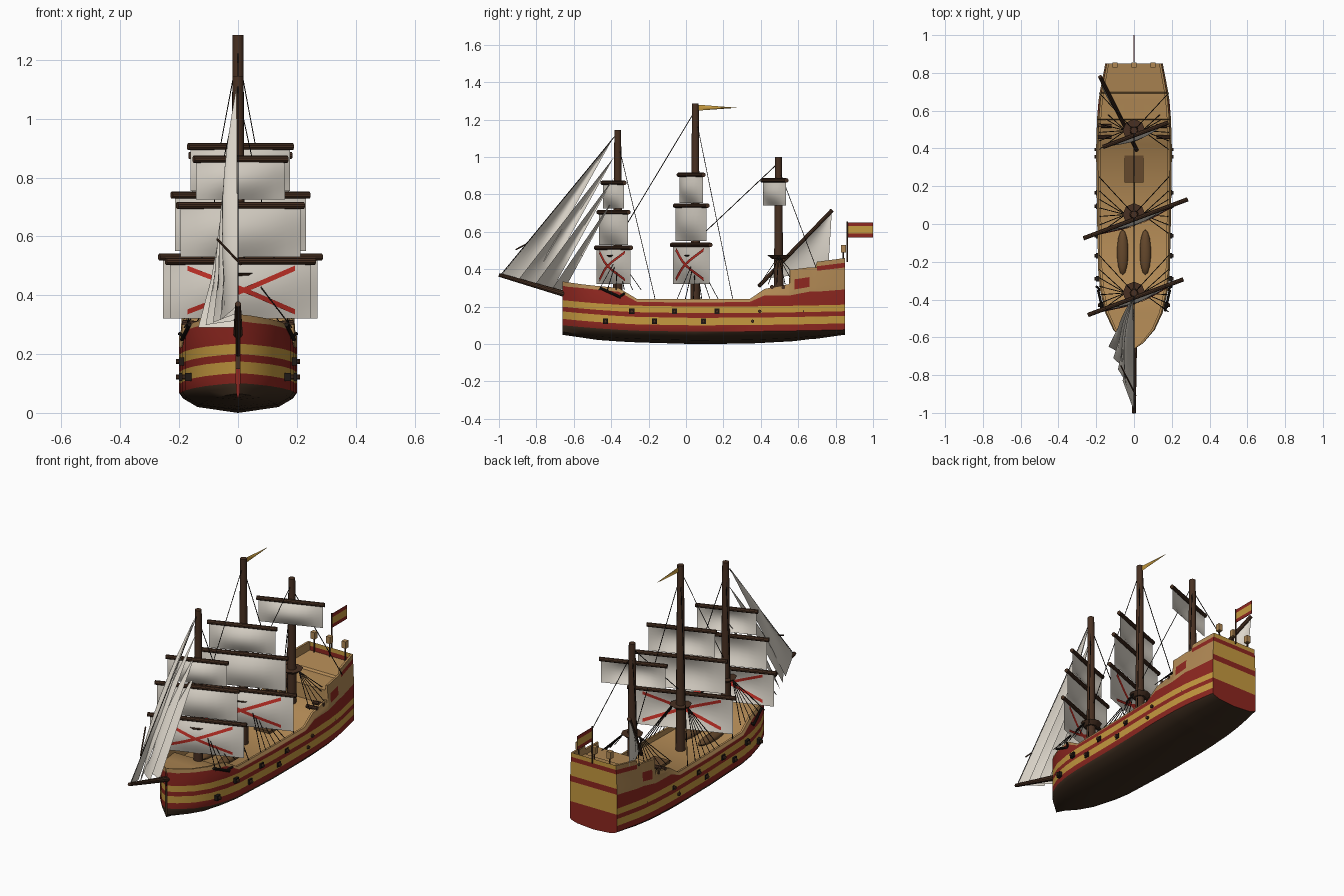
import bpy, bmesh, math
from mathutils import Vector

cube = bpy.data.objects.get("Cube")
if cube:
    bpy.data.objects.remove(cube, do_unlink=True)


def material(name, *rgb):
    mat = bpy.data.materials.new(name)
    mat.use_nodes = True
    color = (*rgb, 1)
    mat.diffuse_color = color
    shader = next(n for n in mat.node_tree.nodes if n.type == 'BSDF_PRINCIPLED')
    shader.inputs["Base Color"].default_value = color
    shader.inputs["Roughness"].default_value = 0.9
    return mat


KEEL = material("dark keel", .045, .025, .013)
RED = material("hull red", .27, .02, .014)
YELLOW = material("hull yellow", .56, .32, .05)
TAN = material("deck tan", .44, .25, .09)
WOOD = material("mast wood", .065, .03, .016)
CANVAS = material("sail canvas", .74, .69, .61)
CROSS = material("cross red", .55, .03, .02)
ROPE = material("rope black", .014, .01, .008)
BROWN = material("hatch brown", .13, .065, .025)


def mesh_object(name, bm, *mats, smooth=True):
    bmesh.ops.recalc_face_normals(bm, faces=bm.faces)
    mesh = bpy.data.meshes.new(name)
    bm.to_mesh(mesh)
    bm.free()
    obj = bpy.data.objects.new(name, mesh)
    bpy.context.collection.objects.link(obj)
    for mat in mats:
        mesh.materials.append(mat)
    if smooth:
        bpy.ops.object.select_all(action='DESELECT')
        obj.select_set(True)
        bpy.context.view_layer.objects.active = obj
        bpy.ops.object.shade_smooth_by_angle(angle=math.radians(35))
    return obj


def rod(name, start, end, r1, r2=None, mat=WOOD, sides=10):
    start, end = Vector(start), Vector(end)
    axis = end - start
    bm = bmesh.new()
    bmesh.ops.create_cone(bm, cap_ends=True, segments=sides, radius1=r1,
                          radius2=r1 if r2 is None else r2, depth=axis.length)
    bm.transform(axis.to_track_quat('Z', 'Y').to_matrix().to_4x4())
    bmesh.ops.translate(bm, verts=bm.verts, vec=(start + end) / 2)
    return mesh_object(name, bm, mat)


def box(name, center, size, mat):
    bm = bmesh.new()
    bmesh.ops.create_cube(bm, size=1)
    bmesh.ops.scale(bm, verts=bm.verts, vec=size)
    bmesh.ops.translate(bm, verts=bm.verts, vec=center)
    return mesh_object(name, bm, mat, smooth=False)


def patch(name, surface, mat, across=8, up=8):
    """Grid of faces over a surface function of u and v."""
    bm = bmesh.new()
    grid = [[bm.verts.new(surface(i / across, j / up)) for i in range(across + 1)]
            for j in range(up + 1)]
    for low, high in zip(grid, grid[1:]):
        for i in range(across):
            bm.faces.new((low[i], low[i + 1], high[i + 1], high[i]))
    bmesh.ops.remove_doubles(bm, verts=bm.verts, dist=.0001)
    return mesh_object(name, bm, mat)


def cloth(a, b, c, d, bulge):
    """Bilinear sheet with a belly; a-b is the foot, d-c the head."""
    a, b, c, d, bulge = map(Vector, (a, b, c, d, bulge))

    def surface(u, v):
        flat = a.lerp(b, u).lerp(d.lerp(c, u), v)
        return flat + bulge * math.sin(math.pi * u) * math.sin(math.pi * v)
    return surface


# Hull stations: y, half width, keel height, top of red, rail height
STATIONS = [
    (-.66, .006, .05, .312, .335), (-.63, .05, .045, .306, .33),
    (-.56, .11, .035, .3, .32), (-.47, .152, .022, .29, .31),
    (-.36, .178, .014, .28, .3), (-.26, .189, .009, .225, .24),
    (.05, .196, 0, .222, .24), (.34, .2, .003, .225, .24),
    (.42, .2, .007, .26, .295), (.55, .196, .014, .26, .32),
    (.555, .196, .014, .26, .4), (.58, .194, .016, .265, .4),
    (.66, .187, .026, .28, .41), (.69, .182, .028, .28, .41),
    (.7, .181, .029, .28, .44), (.85, .152, .05, .292, .46)]


def section(y, w, keel, red, rail):
    sheer = (.08 if y < 0 else .015) * y * y
    water = .066 + sheer
    rows = [(w * f, keel + (water - keel) * t)
            for f, t in ((0, 0), (.7, .3), (.93, .7), (1, 1))]
    rows += [(w, z + sheer) for z in (.1, .14, .165, .2)]
    rows += [(w * (1 - .05 * t), red + (rail - red) * t) for t in (0, .2, .6, .7, .85, 1)]
    inner = max(w * .95 - .012, .001)
    deck = rail - (.05 if y > .69 else .03)
    rows += [(inner, rail), (inner, deck), (0, deck)]
    return [Vector((x, y, z)) for x, z in rows]


def hull_color(row, y):
    if row < 8:
        return (0, 0, 0, 1, 2, 1, 2, 1)[row]
    if (row == 9 and .58 < y < .66) or (row == 11 and y > .7):
        return 1
    return 3


bm = bmesh.new()
rings = [[bm.verts.new(p) for p in section(*s)] for s in STATIONS]
for first, second in zip(rings, rings[1:]):
    for row in range(len(first) - 1):
        face = bm.faces.new((first[row], first[row + 1], second[row + 1], second[row]))
        face.material_index = hull_color(row, face.calc_center_median().y)
# Transom panels
stern = rings[-1][:14]
center = [stern[0]] + [bm.verts.new((0, v.co.y, v.co.z)) for v in stern[1:]]
for row in range(13):
    corners = dict.fromkeys((stern[row], stern[row + 1], center[row + 1], center[row]))
    face = bm.faces.new(list(corners))
    face.material_index = 1 if row < 6 or row in (8, 11) else 2
hull = mesh_object("hull", bm, KEEL, RED, YELLOW, TAN)
hull.modifiers.new("Mirror", 'MIRROR').use_clip = True

# Masts with round tops, and the square sails hung from braced yards
SLANT = math.radians(20.5)
ALONG = Vector((math.cos(SLANT), math.sin(SLANT), 0))
AHEAD = Vector((math.sin(SLANT), -math.cos(SLANT), 0))


def square_sail(name, y, half, yard_z, foot_z, cross=False):
    mid = Vector((0, y, 0)) + AHEAD * .024
    up = Vector((0, 0, 1))
    rod(name + "_yard", mid - ALONG * half + up * yard_z, mid + ALONG * half + up * yard_z, .012)
    span = ALONG * half * .95
    sheet = cloth(mid - span + up * foot_z, mid + span + up * foot_z,
                  mid + span + up * yard_z, mid - span + up * yard_z, AHEAD * .03)
    patch(name + "_sail", sheet, CANVAS)
    if cross:
        for side in (-1, 1):
            for slope in (-1, 1):
                def band(u, v):
                    t = .12 + .76 * u
                    height = .5 + slope * (t - .5) + (v - .5) * .09
                    return sheet(t, height) + AHEAD * .004 * side
                patch(name + "_cross", band, CROSS, across=14, up=1)


MASTS = {"fore": (-.365, 1.145, .29), "main": (.05, 1.285, .235), "mizzen": (.495, 1, .32)}
for name, (y, top, rail) in MASTS.items():
    rod(name + "_mast", (0, y, .15), (0, y, top), .027, .018, sides=12)
    rod(name + "_top", (0, y, .455), (0, y, .475), .035, .06, sides=8)
square_sail("fore_course", -.365, .27, .515, .32, True)
square_sail("fore_topsail", -.365, .23, .705, .53)
square_sail("fore_topgallant", -.365, .17, .862, .725)
square_sail("main_course", .05, .295, .53, .32, True)
square_sail("main_topsail", .05, .25, .74, .55)
square_sail("main_topgallant", .05, .19, .905, .755)
square_sail("mizzen_topsail", .495, .185, .875, .74)

# Slanted mizzen yard and its three-cornered sail
low, high = Vector((.015, .39, .31)), Vector((-.18, .78, .715))
rod("lateen_yard", low, high, .011)
clew = Vector((-.165, .76, .39))
patch("lateen_sail", cloth(low.lerp(high, .1), clew, high, high, (-.02, 0, 0)), CANVAS)

# Bowsprit and headsails
rod("bowsprit", (0, -.45, .21), (0, -1, .37), .02, .01)
for i in range(4):
    tack = (0, -.99 + .09 * i, .365 - .025 * i)
    clew = (-.06 - .025 * i, -.83 + .06 * i, .315 - .008 * i)
    head = (-.005, -.385, 1.11 - .11 * i)
    patch("headsail", cloth(tack, clew, head, head, (-.035, 0, 0)), CANVAS)
rod("headsail_spar", (.01, -.91, .505), (-.07, -.75, .59), .004)

# Standing rigging
rigging = bpy.data.curves.new("rigging", 'CURVE')
rigging.dimensions = '3D'
rigging.bevel_depth = .0022
rigging.bevel_resolution = 0
rigging.materials.append(ROPE)
bpy.context.collection.objects.link(bpy.data.objects.new("rigging", rigging))


def rope(*ends):
    line = rigging.splines.new('POLY')
    line.points.add(1)
    for point, end in zip(line.points, ends):
        point.co = (*end, 1)


rope((0, .05, 1.25), (0, -.365, .56))
rope((0, .495, .97), (0, .05, .55))
rope((0, -.365, 1.13), (0, -.99, .37))
for side in (-1, 1):
    for name, (y, top, rail) in MASTS.items():
        rope((0, y, top - .06), (side * .185, y + .2, .41 if name == "mizzen" else .24))
        for i in range(6):
            rope((side * .045, y, .47), (side * .183, y - .1 + .045 * i, rail))
    # Anchors hung at the bow
    rod("anchor_shank", (side * .165, -.46, .3), (side * .19, -.35, .25), .007, mat=ROPE)
    rod("anchor_arm", (side * .165, -.36, .25), (side * .2, -.33, .27), .006, mat=ROPE)

# Two rows of guns
for side in (-1, 1):
    for i in range(5):
        for y, z in ((-.29 + .228 * i, .175), (-.43 + .262 * i, .122)):
            reach = .165 if y < -.4 or y > .6 else .185
            box("gun_port", (side * reach, y, z), (.03, .028, .028), ROPE)
            rod("gun", (side * .15, y, z), (side * (reach + .025), y, z), .009, mat=WOOD)
    for y in (.46, .52):
        rod("deck_gun", (side * .12, y, .3), (side * .19, y, .305), .011, mat=WOOD)
    # Ship's boats on the waist deck
    bm = bmesh.new()
    bmesh.ops.create_uvsphere(bm, u_segments=14, v_segments=8, radius=1)
    bmesh.ops.scale(bm, verts=bm.verts, vec=(.03, .12, .022))
    bmesh.ops.translate(bm, verts=bm.verts, vec=(side * .06, -.15, .22))
    mesh_object("boat", bm, BROWN)
box("hatch", (0, .31, .215), (.1, .18, .02), BROWN)

# Stern lanterns
for x in (-.1, 0, .1):
    rod("lantern_post", (x, .842, .41), (x, .842, .495), .004)
    box("lantern", (x, .842, .51), (.026, .026, .04), TAN)

# Ensign and masthead pennant
rod("ensign_staff", (0, .862, .44), (0, .862, .655), .004)
for z, height, mat in ((.58, .02, RED), (.61, .04, YELLOW), (.64, .02, RED)):
    box("ensign_stripe", (0, .933, z), (.003, .134, height), mat)
patch("pennant", cloth((0, .06, 1.248), (0, .27, 1.263), (0, .27, 1.264), (0, .06, 1.28),
                       (.006, 0, 0)), YELLOW)
